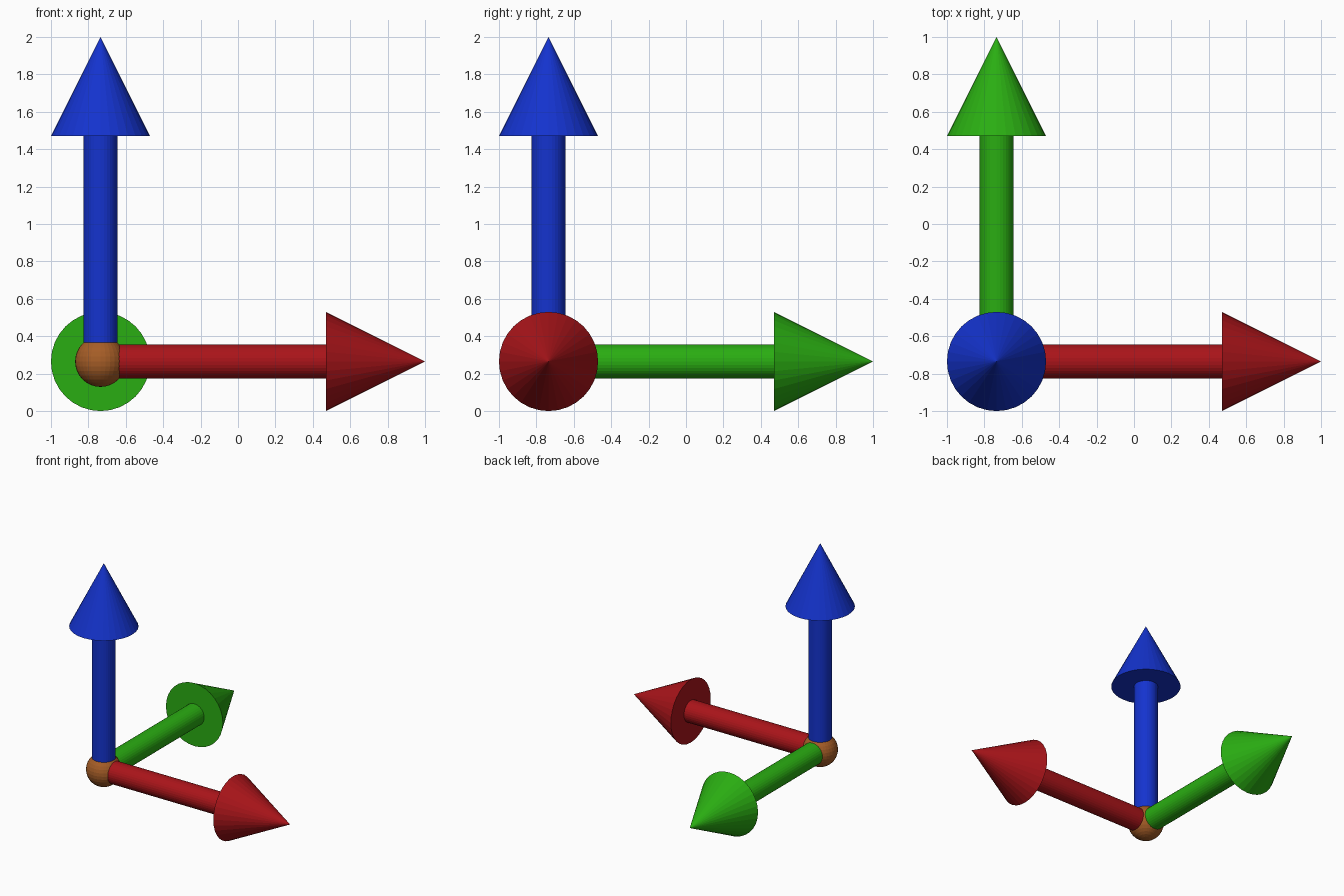
import bpy
from math import radians
from mathutils import Vector

if "Cube" in bpy.data.objects:
    bpy.data.objects.remove(bpy.data.objects["Cube"])

SIDES = 32
HUB = Vector((-0.735, -0.735, 0.265))
SHAFT_R, HEAD_R, HUB_R = 0.091, 0.265, 0.136
REACH, HEAD_LEN = 1.735, 0.53
SHAFT_LEN = REACH - HEAD_LEN


def finish(name, color):
    obj = bpy.context.object
    obj.name = name
    mat = bpy.data.materials.new(name + "_paint")
    mat.diffuse_color = (*color, 1)
    mat.use_nodes = True
    mat.node_tree.nodes["Principled BSDF"].inputs["Base Color"].default_value = mat.diffuse_color
    obj.data.materials.append(mat)


def arrow(name, direction, rotation, color):
    # Round shaft from the hub centre to the base of the head
    bpy.ops.mesh.primitive_cylinder_add(
        vertices=SIDES, radius=SHAFT_R, depth=SHAFT_LEN,
        location=HUB + direction * SHAFT_LEN / 2, rotation=rotation)
    finish(name + "_shaft", color)
    # Conical head
    bpy.ops.mesh.primitive_cone_add(
        vertices=SIDES, radius1=HEAD_R, radius2=0, depth=HEAD_LEN,
        location=HUB + direction * (SHAFT_LEN + HEAD_LEN / 2), rotation=rotation)
    finish(name + "_head", color)


# Three axis arrows
arrow("x_arrow", Vector((1, 0, 0)), (0, radians(90), 0), (0.40, 0.007, 0.010))
arrow("y_arrow", Vector((0, 1, 0)), (radians(-90), 0, 0), (0.023, 0.42, 0.006))
arrow("z_arrow", Vector((0, 0, 1)), (0, 0, 0), (0.007, 0.033, 0.62))

# Ball at the origin of the axes
bpy.ops.mesh.primitive_uv_sphere_add(
    segments=SIDES, ring_count=16, radius=HUB_R, location=HUB)
finish("origin_ball", (0.38, 0.11, 0.02))
